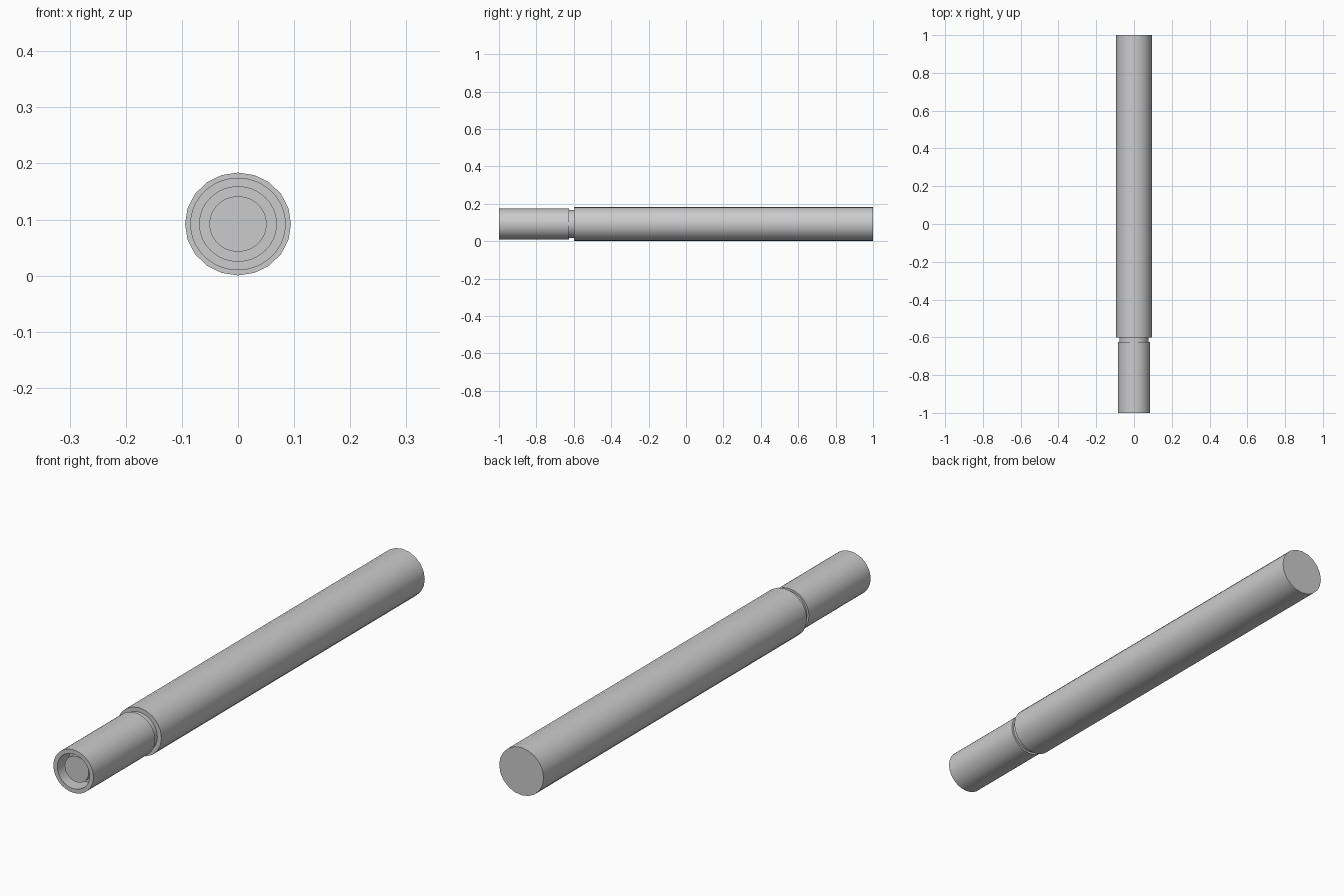
import bpy, bmesh, math

if "Cube" in bpy.data.objects:
    bpy.data.objects.remove(bpy.data.objects["Cube"])

CZ = 0.092        # axis height
SQUASH = 0.97     # section is slightly flatter than wide


def lathe(name, profile, sides):
    """Revolve (radius, y) points about the y axis; radius 0 closes an end."""
    bm = bmesh.new()
    rings = []
    for r, y in profile:
        ring = []
        for i in range(sides):
            a = 2 * math.pi * i / sides
            ring.append(bm.verts.new((r * math.cos(a), y, CZ + SQUASH * r * math.sin(a))))
        rings.append(ring)
    for a, b in zip(rings, rings[1:]):
        for i in range(sides):
            j = (i + 1) % sides
            bm.faces.new((a[i], a[j], b[j], b[i]))
    # flat caps on the first and last rings
    bm.faces.new(rings[0])
    bm.faces.new(rings[-1])
    bmesh.ops.recalc_face_normals(bm, faces=bm.faces)
    mesh = bpy.data.meshes.new(name)
    bm.to_mesh(mesh)
    bm.free()
    obj = bpy.data.objects.new(name, mesh)
    bpy.context.collection.objects.link(obj)
    bpy.ops.object.select_all(action='DESELECT')
    obj.select_set(True)
    bpy.context.view_layer.objects.active = obj
    bpy.ops.object.shade_smooth_by_angle(angle=math.radians(30))
    return obj


# Long grip
lathe("handle", [(0.0945, -0.6), (0.0945, 1.0)], 20)

# Front sleeve: core stub, recess, open rim, outer wall, then the narrower neck
lathe("emitter_sleeve", [
    (0.051, -0.98), (0.051, -0.93), (0.0685, -0.93), (0.0685, -1.0),
    (0.085, -1.0), (0.085, -0.625), (0.077, -0.625), (0.077, -0.59)], 48)
